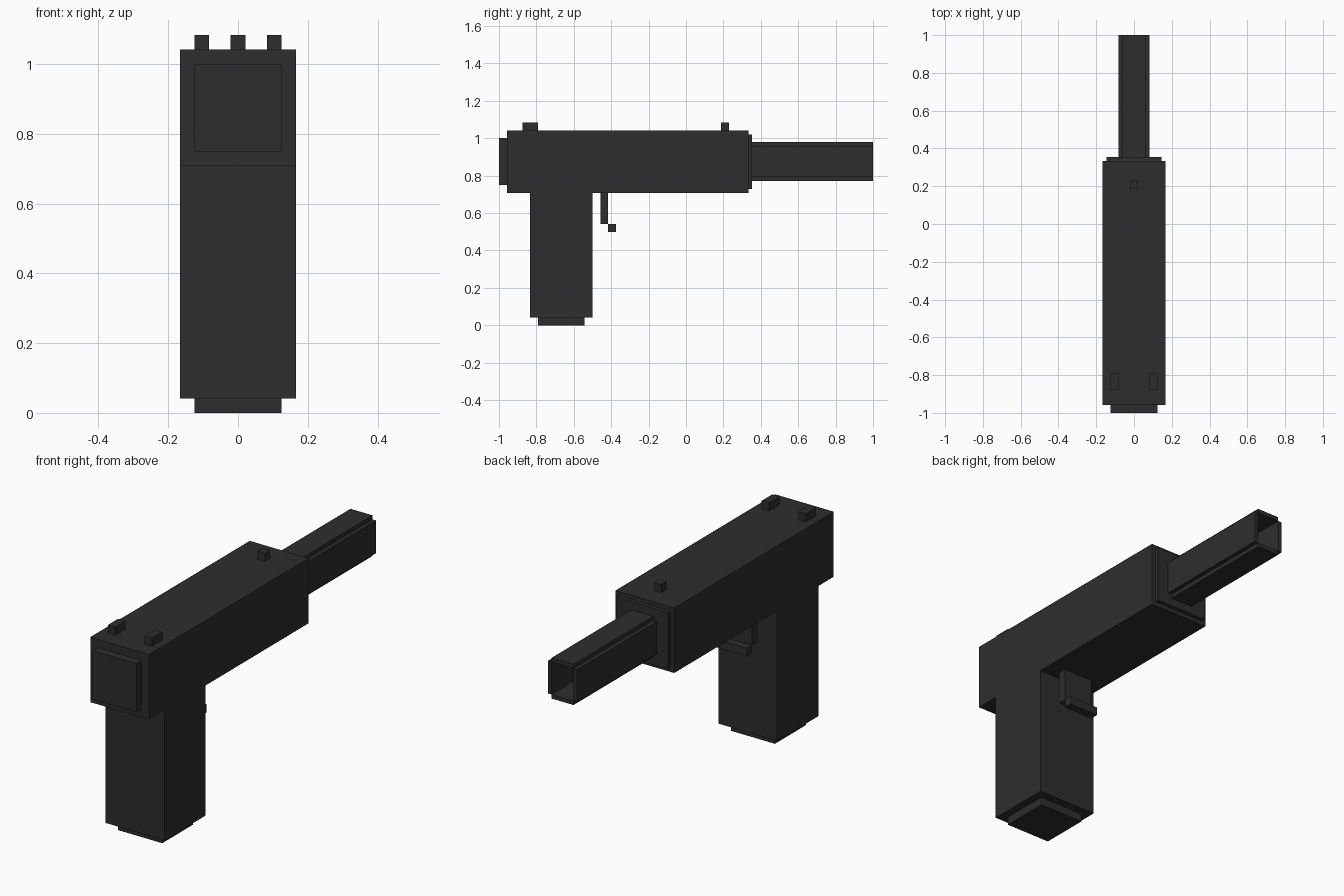
import bpy

if "Cube" in bpy.data.objects:
    bpy.data.objects.remove(bpy.data.objects["Cube"])

U = 1 / 24  # grid unit of the blocky design

dark = bpy.data.materials.new("dark_grey")
dark.diffuse_color = (0.027, 0.027, 0.027, 1)
dark.use_nodes = True
dark.node_tree.nodes["Principled BSDF"].inputs["Base Color"].default_value = dark.diffuse_color


def box(name, x, y, z):
    """Axis-aligned block from (min, max) pairs given in grid units."""
    size = [(b - a) * U for a, b in (x, y, z)]
    centre = [(a + b) / 2 * U for a, b in (x, y, z)]
    bpy.ops.mesh.primitive_cube_add(size=1, location=centre)
    ob = bpy.context.object
    ob.name = name
    ob.scale = size
    bpy.ops.object.transform_apply(location=False, rotation=False, scale=True)
    ob.data.materials.append(dark)
    return ob


# Main body with raised end plates
box("body", (-4, 4), (-23, 8), (17, 25))
box("rear_plate", (-3, 3), (-24, -23), (18, 24))
box("muzzle_collar", (-3.5, 3.5), (8, 8.5), (17.5, 24.5))

# Grip and its base
box("grip", (-4, 4), (-20, -12), (1, 17))
box("grip_base", (-3, 3), (-19, -13), (0, 1))

# Trigger with a forward toe
box("trigger", (-2, 2), (-11, -10), (13, 17))
box("trigger_toe", (-2, 2), (-10, -9), (12, 13))

# Hollow barrel: four thin walls leaving notched corners
for side, x in (("left", (-2, -1.5)), ("right", (1.5, 2))):
    box("barrel_wall_" + side, x, (8.5, 24), (19, 23))
for side, z in (("bottom", (18.5, 19)), ("top", (23, 23.5))):
    box("barrel_wall_" + side, (-1.5, 1.5), (8.5, 24), z)

# Sights
box("front_sight", (-0.5, 0.5), (4.5, 5.5), (25, 26))
for side, x in (("left", (-3, -2)), ("right", (2, 3))):
    box("rear_sight_" + side, x, (-21, -19), (25, 26))
